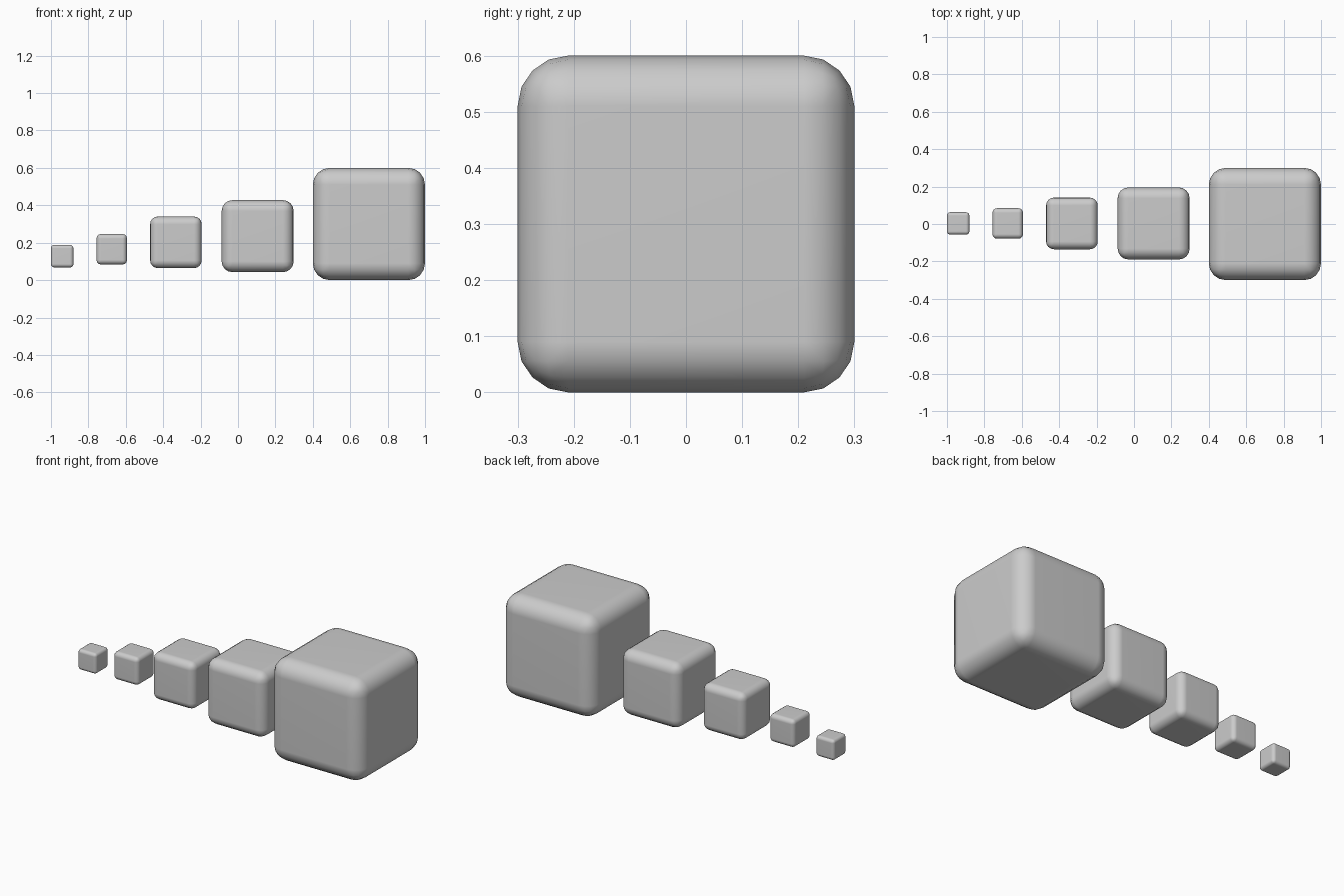
import bpy

if "Cube" in bpy.data.objects:
    bpy.data.objects.remove(bpy.data.objects["Cube"])

# Row of five rounded cubes growing left to right: (size, x, y, z) of each centre
CUBES = [
    (0.120, -0.940, 0.003, 0.128),
    (0.163, -0.675, 0.003, 0.165),
    (0.276, -0.332, 0.003, 0.202),
    (0.385, 0.105, 0.003, 0.235),
    (0.600, 0.700, 0.000, 0.300),
]


def rounded_cube(name, size, centre):
    bpy.ops.mesh.primitive_cube_add(size=size, location=centre)
    ob = bpy.context.object
    ob.name = name
    # rounded edges in proportion to the cube
    bevel = ob.modifiers.new("rounded_edges", 'BEVEL')
    bevel.width = size * 0.15
    bevel.segments = 4
    bevel.limit_method = 'NONE'
    bpy.ops.object.shade_smooth()
    # keep the large faces flat in the shading
    normals = ob.modifiers.new("flat_sides", 'WEIGHTED_NORMAL')
    normals.keep_sharp = True


for i, (size, x, y, z) in enumerate(CUBES, 1):
    rounded_cube(f"rounded_cube_{i}", size, (x, y, z))
